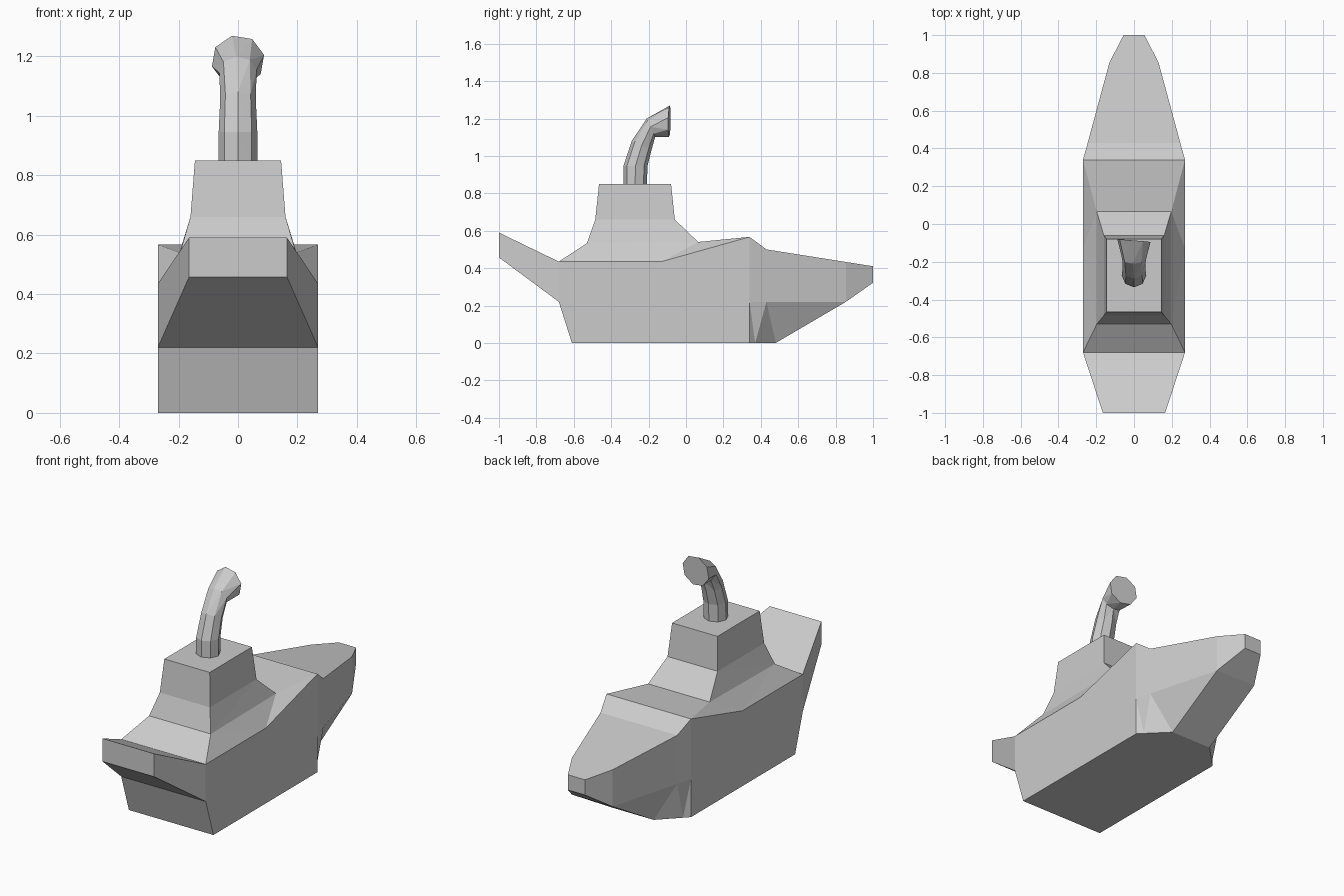
import bpy, bmesh
from math import sin, cos, radians

cube = bpy.data.objects.get("Cube")
if cube:
    bpy.data.objects.remove(cube, do_unlink=True)

grey = bpy.data.materials.new("light grey")
grey.use_nodes = True
grey.diffuse_color = (0.6, 0.6, 0.6, 1)
grey.node_tree.nodes["Principled BSDF"].inputs["Base Color"].default_value = (0.6, 0.6, 0.6, 1)


def mirrored(half):
    """Close a half section into a ring symmetric about x = 0."""
    return half + [(-x, y, z) for x, y, z in reversed(half)]


def loft(name, rings, first_cap=True):
    """Skin equal-length rings; coincident points merge into triangles."""
    bm = bmesh.new()
    rows = [[bm.verts.new(p) for p in ring] for ring in rings]
    for a, b in zip(rows, rows[1:]):
        for i in range(len(a)):
            j = (i + 1) % len(a)
            bm.faces.new((a[i], a[j], b[j], b[i]))
    if first_cap:
        bm.faces.new(rows[0])
    bm.faces.new(rows[-1])
    bmesh.ops.remove_doubles(bm, verts=bm.verts, dist=1e-4)
    quads = [f for f in bm.faces if len(f.verts) == 4]
    bmesh.ops.triangulate(bm, faces=quads, quad_method="SHORT_EDGE")
    bmesh.ops.recalc_face_normals(bm, faces=bm.faces)
    mesh = bpy.data.meshes.new(name)
    bm.to_mesh(mesh)
    bm.free()
    mesh.materials.append(grey)
    obj = bpy.data.objects.new(name, mesh)
    bpy.context.collection.objects.link(obj)
    return obj


# Hull: each station runs deck edge, knuckle, keel edge
def station(x, y, deck, knuckle, keel=None):
    low = (x, y, knuckle)
    return mirrored([(x, y, deck), low, keel or low])


W = 0.27
loft("hull", [
    station(0.165, -1, 0.59, 0.457),
    station(W, -0.68, 0.435, 0.22),
    station(W, -0.68, 0.435, 0.22, (W, -0.61, 0)),
    station(W, -0.13, 0.435, 0.22, (W, -0.13, 0)),
    station(W, 0.34, 0.567, 0.22, (W, 0.34, 0)),
    station(0.245, 0.43, 0.5, 0.22, (0.24, 0.37, 0)),
    station(0.13, 0.855, 0.433, 0.22, (0.13, 0.48, 0)),
    station(0.13, 0.855, 0.433, 0.22),
    station(0.055, 1, 0.41, 0.322),
])


# Cabin: grows out of the deck edges in stepped tiers
def tier(x, front, back, z_front, z_back):
    return mirrored([(x, front, z_front), (x, back, z_back), (x, back, z_back)])


loft("cabin", [
    mirrored([(W, -0.68, 0.435), (W, -0.13, 0.435), (W, 0.34, 0.567)]),
    tier(0.197, -0.53, 0.065, 0.533, 0.54),
    tier(0.16, -0.485, -0.06, 0.66, 0.66),
    tier(0.145, -0.465, -0.08, 0.85, 0.85),
], first_cap=False)


# Funnel: eight-sided bent pipe with a flared, slightly twisted mouth
def pipe_ring(outer, inner, half_width, twist=0, skew=0):
    cy, cz = (outer[0] + inner[0]) / 2, (outer[1] + inner[1]) / 2
    uy, uz = outer[0] - cy, outer[1] - cz
    ring = []
    for i in range(8):
        a = radians(45 * i + twist)
        x = half_width * sin(a)
        ring.append((x, cy + uy * cos(a) + skew * x, cz + uz * cos(a)))
    return ring


loft("funnel", [
    pipe_ring((-0.335, 0.84), (-0.21, 0.84), 0.065),
    pipe_ring((-0.335, 0.945), (-0.205, 0.95), 0.065),
    pipe_ring((-0.29, 1.08), (-0.185, 1.03), 0.06),
    pipe_ring((-0.21, 1.2), (-0.165, 1.10), 0.063, -6),
    pipe_ring((-0.087, 1.272), (-0.09, 1.10), 0.09, -13, -0.08),
])
